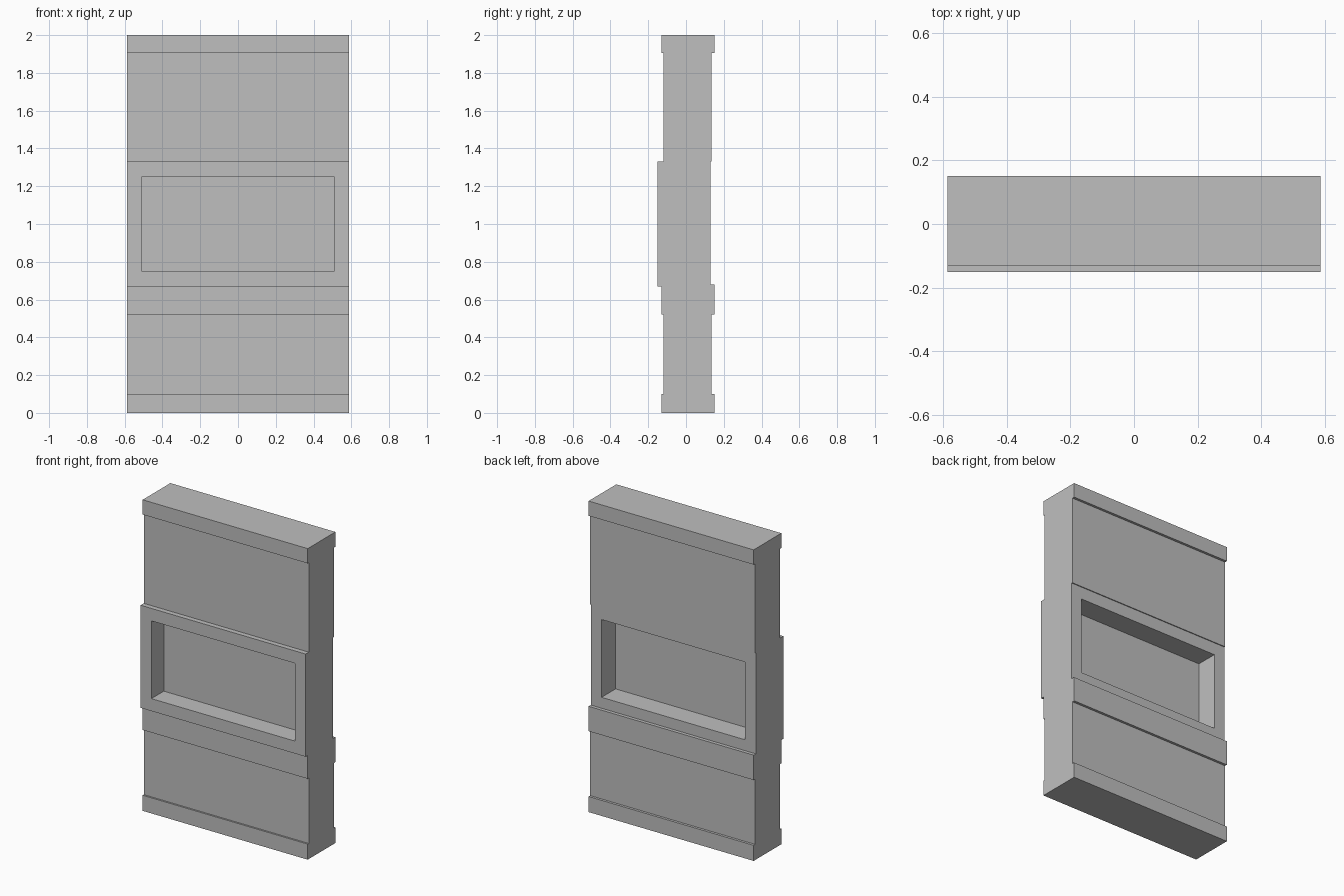
import bpy
import bmesh

cube = bpy.data.objects.get("Cube")
if cube:
    bpy.data.objects.remove(cube, do_unlink=True)

HALF_WIDTH = 0.587

grey = bpy.data.materials.new("plain_grey")
grey.use_nodes = True
colour = (0.52, 0.52, 0.52, 1)
grey.diffuse_color = colour
grey.node_tree.nodes["Principled BSDF"].inputs["Base Color"].default_value = colour


def prism(name, profile, half_width):
    """Extrude a closed (y, z) profile along x."""
    bm = bmesh.new()
    face = bm.faces.new([bm.verts.new((-half_width, y, z)) for y, z in profile])
    new = bmesh.ops.extrude_face_region(bm, geom=[face])["geom"]
    bmesh.ops.translate(bm, vec=(2 * half_width, 0, 0),
                        verts=[v for v in new if isinstance(v, bmesh.types.BMVert)])
    bmesh.ops.recalc_face_normals(bm, faces=bm.faces)
    mesh = bpy.data.meshes.new(name)
    bm.to_mesh(mesh)
    bm.free()
    mesh.materials.append(grey)
    obj = bpy.data.objects.new(name, mesh)
    bpy.context.collection.objects.link(obj)
    return obj


def box(name, half_width, y0, y1, z0, z1):
    return prism(name, [(y0, z0), (y1, z0), (y1, z1), (y0, z1)], half_width)


def steps(bands):
    """Turn (depth, bottom, top) bands into a stepped outline."""
    return [(y, z) for y, z0, z1 in bands for z in (z0, z1)]


# Wall section: skirting, lower panel, rail, window surround, upper panel, cornice
front = steps([(-0.13, 0, 0.1), (-0.119, 0.1, 0.52), (-0.13, 0.52, 0.67),
               (-0.151, 0.67, 1.33), (-0.119, 1.33, 1.905), (-0.13, 1.905, 2)])
back = steps([(0.151, 0, 0.1), (0.135, 0.1, 0.52), (0.151, 0.52, 0.68),
              (0.129, 0.68, 1.33), (0.135, 1.33, 1.905), (0.151, 1.905, 2)])
wall = prism("wall_panel", front + back[::-1], HALF_WIDTH)

# Window opening
cutter = box("window_cutter", 0.51, -0.3, 0.3, 0.75, 1.25)
cutter.hide_render = True
cutter.hide_viewport = True
cut = wall.modifiers.new("window_opening", "BOOLEAN")
cut.operation = "DIFFERENCE"
cut.solver = "EXACT"
cut.object = cutter

# Bake the opening and discard the cutter
bpy.context.view_layer.update()
graph = bpy.context.evaluated_depsgraph_get()
baked = bpy.data.meshes.new_from_object(wall.evaluated_get(graph))
wall.modifiers.clear()
wall.data = baked
bpy.data.objects.remove(cutter, do_unlink=True)

# Solid pane closing the opening
box("window_pane", 0.515, -0.025, -0.013, 0.745, 1.255)
